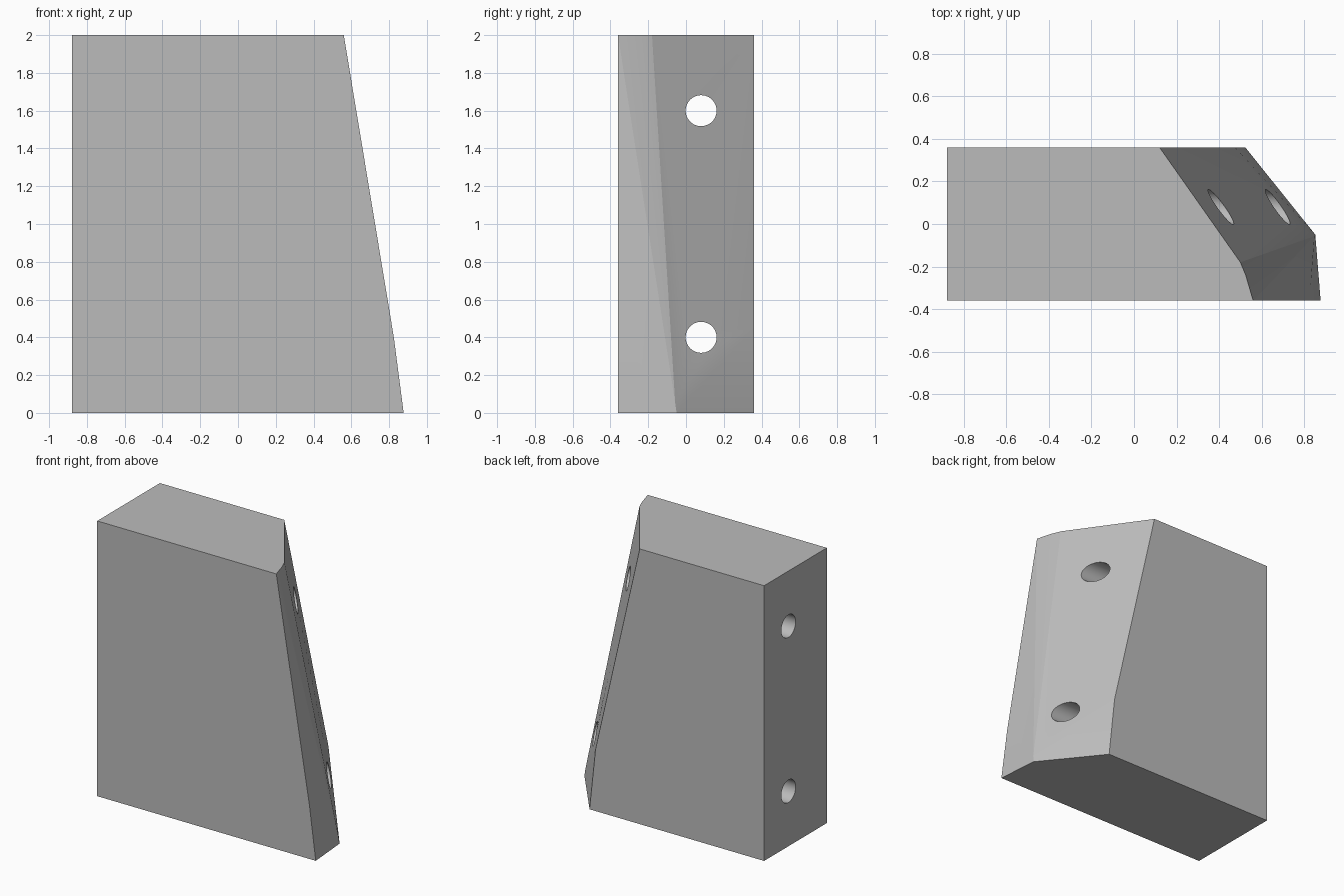
import bpy
import bmesh
import math

cube = bpy.data.objects.get("Cube")
if cube:
    bpy.data.objects.remove(cube, do_unlink=True)

# Single grey material
grey = bpy.data.materials.new("plain grey")
grey.use_nodes = True
grey.diffuse_color = (0.5, 0.5, 0.5, 1)
grey.node_tree.nodes["Principled BSDF"].inputs["Base Color"].default_value = (0.5, 0.5, 0.5, 1)

LEFT, HALF, TOP = -0.88, 0.36, 2.0

# Corners of the block and of its slanted, faceted side
corners = {
    "front_low": (LEFT, -HALF, 0), "back_low": (LEFT, HALF, 0),
    "front_high": (LEFT, -HALF, TOP), "back_high": (LEFT, HALF, TOP),
    "t_back": (0.12, HALF, TOP), "t_ridge": (0.5, -0.18, TOP),
    "t_round": (0.525, -0.24, TOP), "t_front": (0.56, -HALF, TOP),
    "m_back": (0.475, HALF, 0.45), "m_ridge": (0.848, -0.057, 0.05),
    "m_front": (0.825, -HALF, 0.4),
    "b_back": (0.523, HALF, 0), "b_ridge": (0.852, -0.05, 0),
    "b_front": (0.877, -HALF, 0),
}
faces = [
    "front_low b_front m_front t_front front_high",
    "back_low back_high t_back m_back b_back",
    "front_low front_high back_high back_low",
    "front_high t_front t_round t_ridge t_back back_high",
    "front_low back_low b_back b_ridge b_front",
    "t_back t_ridge m_ridge m_back",
    "m_back m_ridge b_ridge b_back",
    "t_ridge t_round m_ridge",
    "t_round t_front m_ridge",
    "t_front m_front m_ridge",
    "m_front b_front b_ridge m_ridge",
]

bm = bmesh.new()
verts = {name: bm.verts.new(co) for name, co in corners.items()}
for names in faces:
    bm.faces.new([verts[n] for n in names.split()])
bmesh.ops.recalc_face_normals(bm, faces=bm.faces)
mesh = bpy.data.meshes.new("wedge_block")
bm.to_mesh(mesh)
bm.free()
block = bpy.data.objects.new("wedge_block", mesh)
bpy.context.collection.objects.link(block)
mesh.materials.append(grey)

# Two bolt holes running straight through from side to side
for label, height in (("lower", 0.4), ("upper", 1.6)):
    bpy.ops.mesh.primitive_cylinder_add(
        vertices=48, radius=0.082, depth=3,
        location=(0, 0.08, height), rotation=(0, math.pi / 2, 0))
    cutter = bpy.context.object
    cutter.name = label + "_hole_cutter"
    cutter.data.materials.append(grey)
    cut = block.modifiers.new(label + "_hole", 'BOOLEAN')
    cut.operation = 'DIFFERENCE'
    cut.solver = 'EXACT'
    cut.object = cutter
    bpy.ops.object.select_all(action='DESELECT')
    block.select_set(True)
    bpy.context.view_layer.objects.active = block
    bpy.ops.object.modifier_apply(modifier=cut.name)
    bpy.data.objects.remove(cutter, do_unlink=True)

# Smooth hole walls, crisp block edges
bpy.ops.object.shade_smooth_by_angle(angle=math.radians(8))
